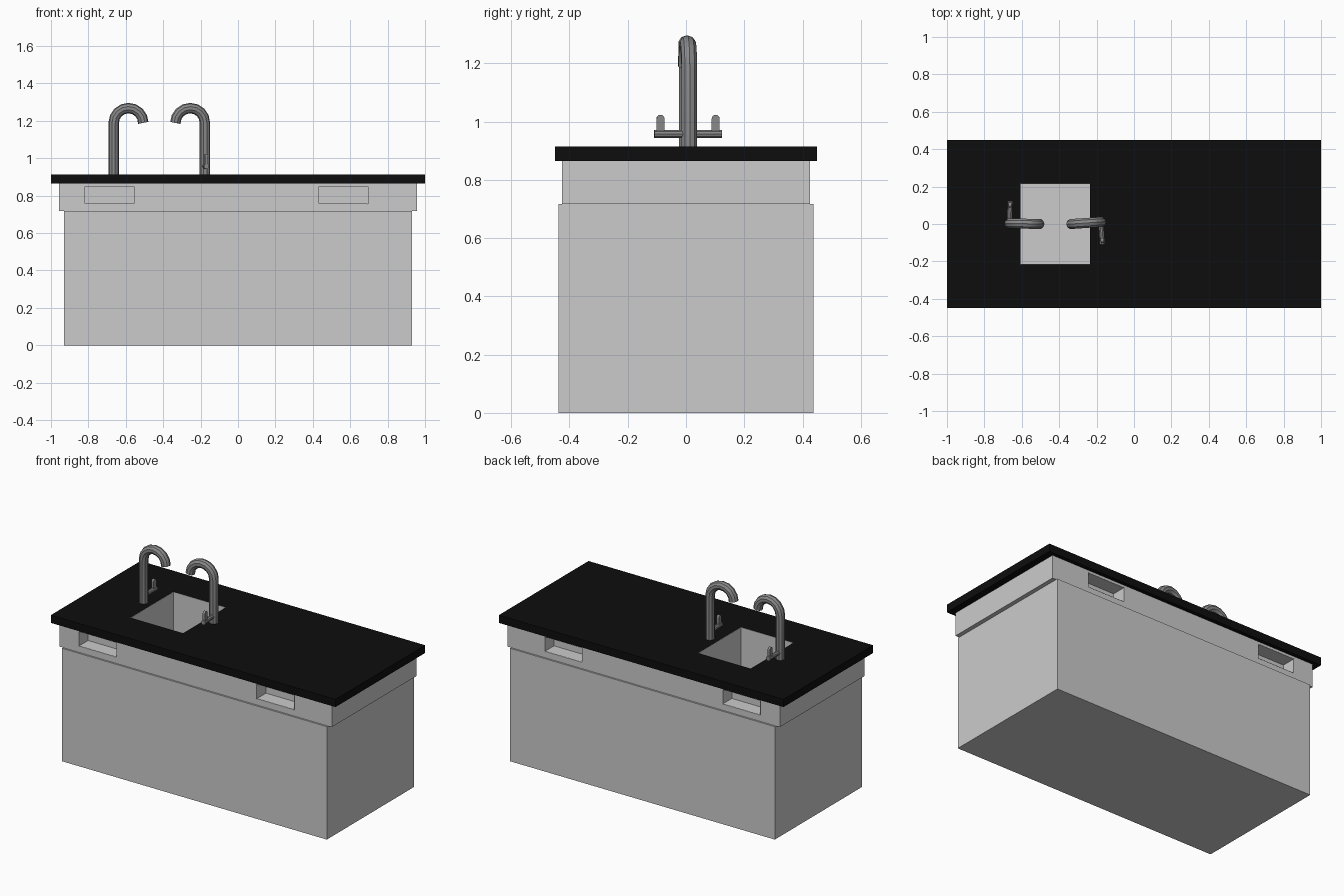
import bpy, bmesh, math
from mathutils import Matrix, Vector

if "Cube" in bpy.data.objects:
    bpy.data.objects.remove(bpy.data.objects["Cube"])


def material(name, v):
    m = bpy.data.materials.new(name)
    m.diffuse_color = (v, v, v, 1)
    m.use_nodes = True
    m.node_tree.nodes["Principled BSDF"].inputs["Base Color"].default_value = m.diffuse_color
    return m


BLACK = material("black_stone", 0.004)
APRON = material("apron_grey", 0.58)
STEEL = material("dark_steel", 0.25)


def add_mesh(name, bm, mat=None):
    me = bpy.data.meshes.new(name)
    bm.to_mesh(me)
    bm.free()
    ob = bpy.data.objects.new(name, me)
    bpy.context.collection.objects.link(ob)
    if mat:
        me.materials.append(mat)
    return ob


def activate(ob):
    bpy.ops.object.select_all(action='DESELECT')
    ob.select_set(True)
    bpy.context.view_layer.objects.active = ob


def box_bm(lo, hi):
    lo, hi = Vector(lo), Vector(hi)
    bm = bmesh.new()
    bmesh.ops.create_cube(bm, size=1, matrix=Matrix.Translation((lo + hi) / 2)
                          @ Matrix.Diagonal((*(hi - lo), 1)))
    return bm


def box(name, lo, hi, mat=None):
    return add_mesh(name, box_bm(lo, hi), mat)


def liner(name, lo, hi, opening):
    """Thin box open on one side, facing inwards."""
    bm = box_bm(lo, hi)
    bm.normal_update()
    faces = [f for f in bm.faces if f.normal.dot(Vector(opening)) > 0.9]
    bmesh.ops.delete(bm, geom=faces, context='FACES')
    bmesh.ops.reverse_faces(bm, faces=bm.faces[:])
    ob = add_mesh(name, bm)
    sol = ob.modifiers.new("wall", 'SOLIDIFY')
    sol.thickness, sol.offset = GAP, -1
    return ob


def cut(targets, lo, hi):
    cutter = box("cutter", lo, hi)
    cutter.hide_render = True
    for t in targets:
        b = t.modifiers.new("cut", 'BOOLEAN')
        b.operation, b.solver, b.object = 'DIFFERENCE', 'EXACT', cutter
        activate(t)
        bpy.ops.object.modifier_apply(modifier=b.name)
    bpy.data.objects.remove(cutter)


GAP = 0.002
TOP = 0.914

# Cabinet, apron and worktop
body = box("cabinet_body", (-0.93, -0.437, 0), (0.93, 0.437, 0.717))
apron = box("apron", (-0.957, -0.426, 0.717), (0.957, 0.426, 0.865), APRON)
counter = box("countertop", (-1, -0.45, 0.865), (1, 0.45, TOP), BLACK)

# Sink basin and drain
sx0, sx1, sy, sz = -0.604, -0.236, 0.214, 0.62
cut([body, apron, counter], (sx0 - GAP, -sy - GAP, sz - GAP), (sx1 + GAP, sy + GAP, 1))
liner("sink_basin", (sx0, -sy, sz), (sx1, sy, TOP), (0, 0, 1))
bm = bmesh.new()
bmesh.ops.create_cone(bm, cap_ends=True, segments=24, radius1=0.039, radius2=0.039,
                      depth=0.004, matrix=Matrix.Translation((-0.406, 0.07, sz + 0.001)))
add_mesh("sink_drain", bm)

# Recessed niches, front and back
for side, s in (("front", -1), ("back", 1)):
    for end, x0, x1 in (("left", -0.818, -0.557), ("right", 0.432, 0.692)):
        y0, y1 = sorted((s * 0.426, s * 0.336))
        c0, c1 = sorted((s * 0.5, s * (0.336 - GAP)))
        cut([apron], (x0 - GAP, c0, 0.758 - GAP), (x1 + GAP, c1, 0.848 + GAP))
        liner(f"{side}_{end}_niche", (x0, y0, 0.758), (x1, y1, 0.848), (0, s, 0))


def tube(name, pts, radius, matrix):
    cu = bpy.data.curves.new(name, 'CURVE')
    cu.dimensions = '3D'
    cu.bevel_depth, cu.bevel_resolution, cu.use_fill_caps = radius, 3, True
    sp = cu.splines.new('POLY')
    sp.points.add(len(pts) - 1)
    for p, co in zip(sp.points, pts):
        p.co = (*co, 1)
    ob = bpy.data.objects.new(name, cu)
    bpy.context.collection.objects.link(ob)
    ob.matrix_world = matrix
    cu.materials.append(STEEL)
    activate(ob)
    bpy.ops.object.convert(target='MESH')
    bpy.ops.object.shade_smooth_by_angle(angle=math.radians(35))


def faucet(name, x, y, angle):
    m = Matrix.Translation((x, y, 0)) @ Matrix.Rotation(math.radians(angle), 4, 'Z')
    # Post with gooseneck spout
    r, zc, n = 0.079, 1.189, 8
    neck = [(r - r * math.cos(math.pi * i / n), 0, zc + r * math.sin(math.pi * i / n))
            for i in range(n + 1)]
    tube(name + "_spout", [(0, 0, TOP - 0.01)] + neck, 0.028, m)
    # Valve stem
    tube(name + "_valve", [(0, 0, 0.957), (0, 0.12, 0.957)], 0.0145, m)
    # Flat lever with a rounded top
    bm = bmesh.new()
    w, z0, z1 = 0.0135, 0.957, 1.01
    prof = [(-w, z0), (w, z0)] + [(w * math.cos(math.pi * i / 6), z1 + w * math.sin(math.pi * i / 6))
                                  for i in range(7)]
    f = bm.faces.new([bm.verts.new((-0.008, 0.099 + a, b)) for a, b in prof])
    ext = bmesh.ops.extrude_face_region(bm, geom=[f])
    bmesh.ops.translate(bm, vec=(0.016, 0, 0),
                        verts=[v for v in ext["geom"] if isinstance(v, bmesh.types.BMVert)])
    bmesh.ops.recalc_face_normals(bm, faces=bm.faces[:])
    add_mesh(name + "_lever", bm, STEEL).matrix_world = m


faucet("left_faucet", -0.6645, 0.003, -1)
faucet("right_faucet", -0.177, 0.011, 184)
